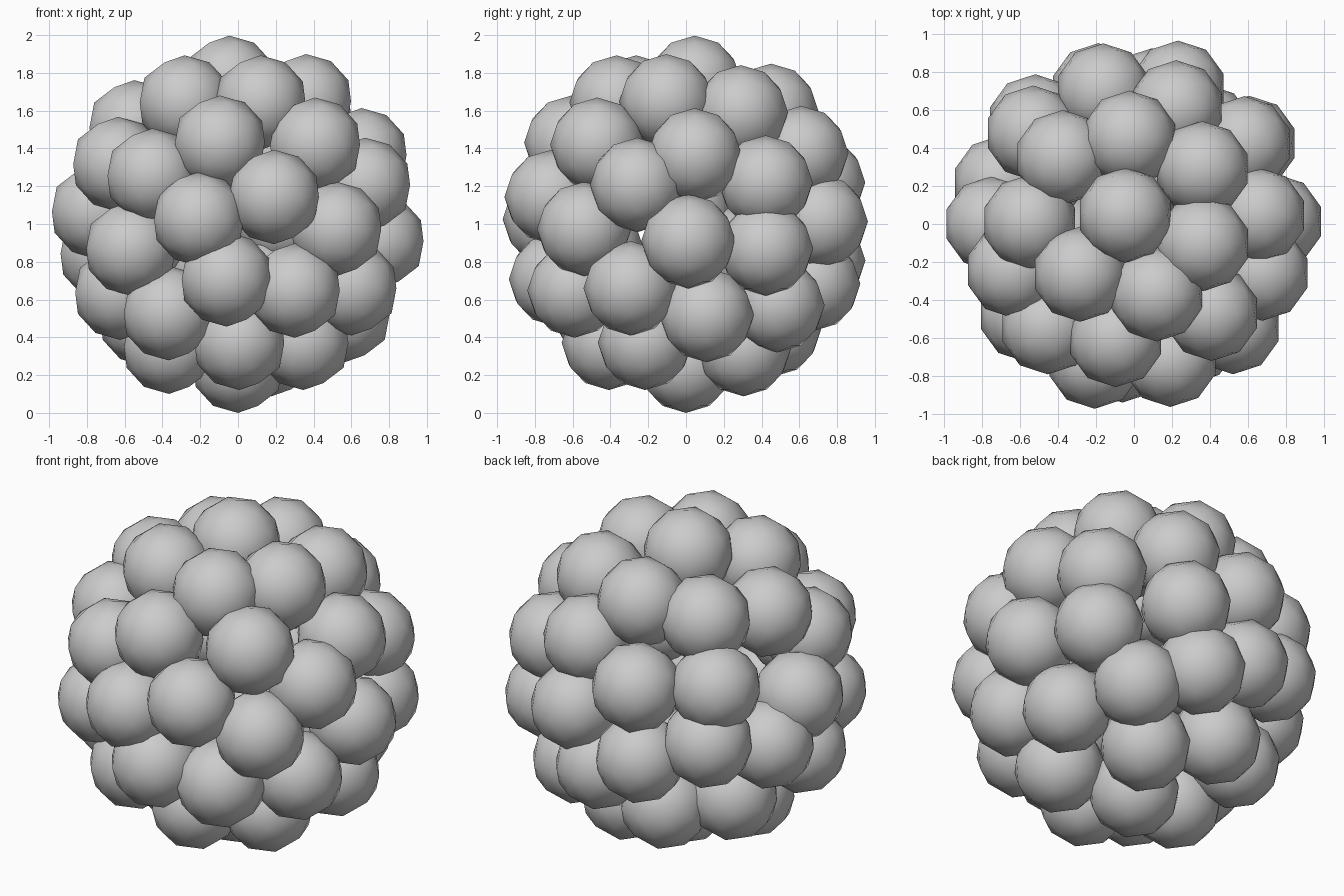
import bpy
import bmesh
from math import radians, sin, cos
from mathutils import Vector

default_cube = bpy.data.objects.get("Cube")
if default_cube:
    bpy.data.objects.remove(default_cube, do_unlink=True)

SHELL_RADIUS = 0.75
BALL_RADIUS = 0.25
CENTRE = Vector((0, 0, 1))

# Ball directions on the shell: (longitude, latitude) in degrees
CLUSTER = {
    "top_ball": [
        (135, 85), (-137, 59), (-72, 59), (-16, 60),
        (39, 52), (93, 53), (137, 47), (179, 43),
    ],
    "upper_ball": [
        (-159, 25), (-130, 20), (-99, 35), (-75, 11), (-49, 34), (-21, 16),
        (4, 29), (36, 17), (70, 30), (103, 17), (138, 18),
    ],
    "middle_ball": [
        (180, 5), (-140, -10), (-106, 2), (-46, -2), (1, -7),
        (35, -10), (72, 1), (105, -15), (134, -6), (163, -12),
    ],
    "lower_ball": [
        (-162, -29), (-129, -39), (-95, -23), (-63, -28), (-26, -27),
        (11, -40), (52, -35), (82, -25), (112, -48), (152, -42),
    ],
    "bottom_ball": [
        (0, -90), (-167, -60), (-89, -57), (-32, -57), (60, -62),
    ],
}


def make_material(name, colour):
    material = bpy.data.materials.new(name)
    material.use_nodes = True
    material.diffuse_color = colour
    shader = material.node_tree.nodes["Principled BSDF"]
    shader.inputs["Base Color"].default_value = colour
    return material


def make_ball_mesh(material):
    """Low-poly smooth ball shared by the whole cluster."""
    mesh = bpy.data.meshes.new("ball")
    bm = bmesh.new()
    bmesh.ops.create_icosphere(bm, subdivisions=2, radius=BALL_RADIUS)
    for face in bm.faces:
        face.smooth = True
    bm.to_mesh(mesh)
    bm.free()
    mesh.materials.append(material)
    return mesh


def shell_point(longitude, latitude):
    lon, lat = radians(longitude), radians(latitude)
    direction = Vector((cos(lat) * cos(lon), cos(lat) * sin(lon), sin(lat)))
    return CENTRE + direction * SHELL_RADIUS


# Place the balls around the shell
grey = make_material("plain grey", (0.6, 0.6, 0.6, 1))
ball_mesh = make_ball_mesh(grey)
for name, directions in CLUSTER.items():
    for longitude, latitude in directions:
        ball = bpy.data.objects.new(name, ball_mesh)
        ball.location = shell_point(longitude, latitude)
        bpy.context.collection.objects.link(ball)
